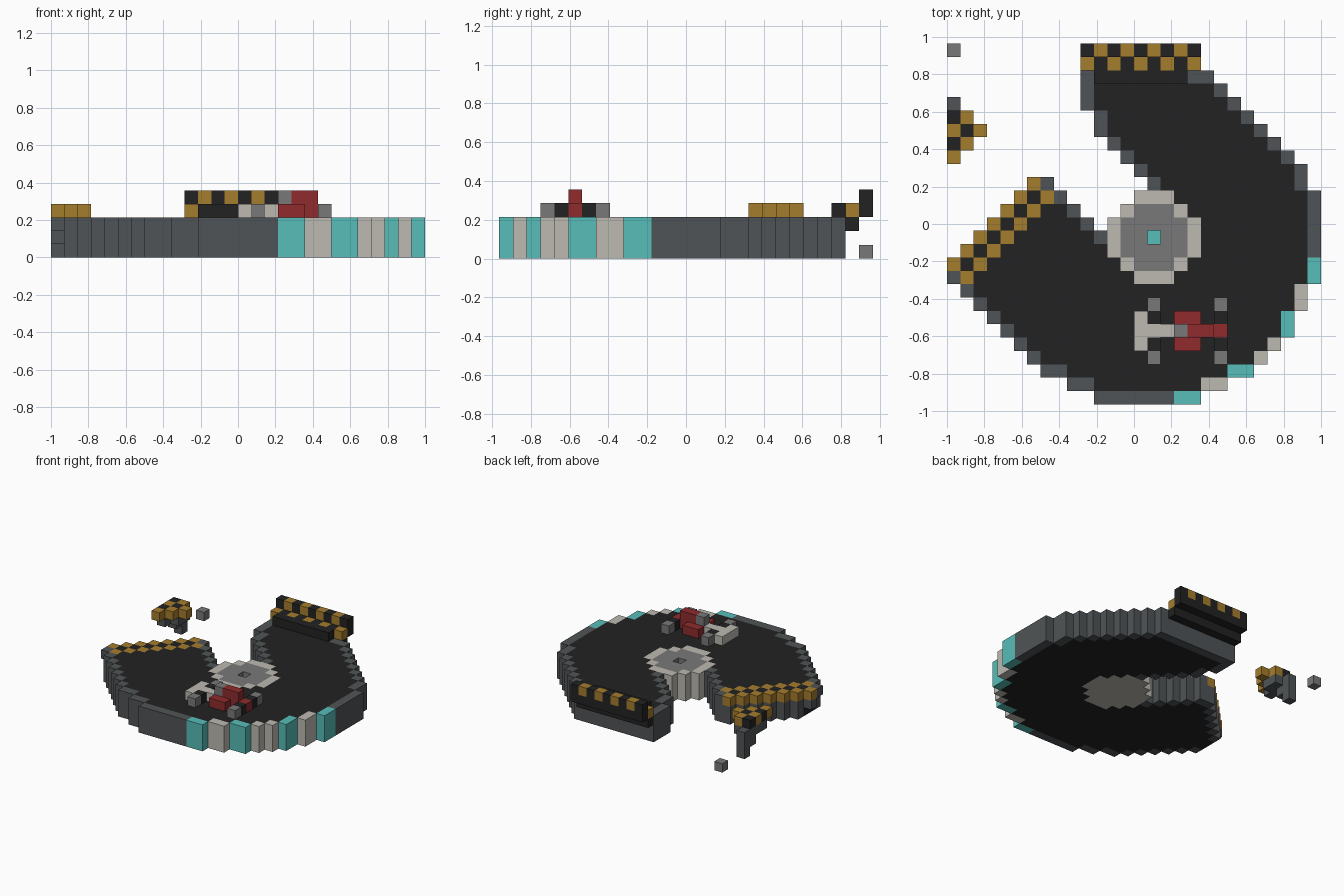
import bpy, bmesh
from mathutils import Vector

if "Cube" in bpy.data.objects:
    bpy.data.objects.remove(bpy.data.objects["Cube"], do_unlink=True)

UNIT = 2 / 28
ORIGIN = Vector((-1, -13.5 * UNIT, 0))


def linear(v):
    v /= 255
    return v / 12.92 if v <= 0.04045 else ((v + 0.055) / 1.055) ** 2.4


def make_material(name, rgb):
    mat = bpy.data.materials.new(name)
    mat.use_nodes = True
    colour = tuple(linear(v) for v in rgb) + (1,)
    mat.diffuse_color = colour
    mat.node_tree.nodes["Principled BSDF"].inputs["Base Color"].default_value = colour
    return mat


MATS = {
    "black": make_material("black", (34, 34, 34)),
    "slate": make_material("slate_grey", (80, 84, 86)),
    "ochre": make_material("ochre", (165, 125, 45)),
    "white": make_material("warm_white", (189, 186, 178)),
    "grey": make_material("mid_grey", (121, 121, 121)),
    "teal": make_material("teal", (87, 189, 185)),
    "red": make_material("red", (144, 43, 45)),
}

cells = {}  # (column, row, level) -> (part, colour)


def fill(part, colour, cols, rows, levels):
    """Fill a box of unit blocks; each range is inclusive."""
    for c in range(cols[0], cols[-1] + 1):
        for r in range(rows[0], rows[-1] + 1):
            for l in range(levels[0], levels[-1] + 1):
                cells[c, r, l] = (part, colour)


# Footprint of the curved road, row by row
left = [11, 9, 7, 6, 5, 4, 3, 2, 1, 0]
right = [18, 20, 22, 23, 24, 25, 25, 26, 26] + [27] * 7 + [26, 26] + list(range(25, 19, -1)) + [19]
arm_left = [12, 13, 14, 15, 14, 13, 12, 11, 11, 10, 10, 10]
footprint = set()
for r, end in enumerate(right):
    start = left[r] if r < len(left) else r - 10
    if r < 13:
        spans = [(start, end)]
    else:
        spans = [(arm_left[r - 13], end)]
        if r < 17:
            spans.append((start, 23 - r))
    for a, b in spans:
        footprint.update((c, r) for c in range(a, b + 1))

# Road deck, edge walls, striped kerb and round hub
for c, r in footprint:
    edge = any((c + i, r + j) not in footprint for i, j in ((1, 0), (-1, 0), (0, 1), (0, -1)))
    dist = (c - 15) ** 2 + (r - 12) ** 2
    if dist <= 10:
        fill("hub", "white", [c], [r], [0, 2])
        if dist <= 5:
            fill("hub", "grey", [c], [r], [1, 2])
    elif edge and c >= 17 and r <= 10:
        fill("kerb", "teal" if c in (17, 18, 21, 22, 25, 27) else "white", [c], [r], [0, 2])
    elif edge:
        fill("edge_wall", "slate", [c], [r], [0, 2])
    else:
        fill("road", "black", [c], [r], [0, 2])
del cells[15, 12, 2]
fill("hub_core", "teal", [15], [12], [1])

# Chequered strip along the broken end of the road
for r in range(9, 17):
    for offset, colour in enumerate(("ochre", "black", "ochre")):
        c = r - 10 + offset
        if (c, r) in footprint and (offset != 1 or 9 < r < 16):
            fill("broken_edge_strip", colour, [c], [r], [2])
for key in ((0, 9, 0), (0, 9, 1), (0, 10, 0)):
    del cells[key]

# Barrier across the far end
fill("barrier", "black", [11, 17], [24], [3])
fill("barrier", "black", [10, 18], [25], [2])
fill("barrier", "black", [10, 18], [26], [3])
for c in range(10, 19):
    pair = ("ochre", "black") if c % 2 == 0 else ("black", "ochre")
    fill("barrier", pair[0], [c], [25], [3])
    fill("barrier", pair[1], [c], [26], [4])

# Floating fragment with its chequered top and stepped underside
for r, colours in ((18, ["ochre"]), (19, ["black", "ochre"]),
                   (20, ["ochre", "black", "ochre"]), (21, ["black", "ochre"])):
    for c, colour in enumerate(colours):
        fill("fragment_top", colour, [c], [r], [3])
fill("fragment_base", "slate", [0, 1], [20, 21], [2])
fill("fragment_base", "slate", [0], [19], [2])
fill("fragment_base", "slate", [0], [21], [1])
fill("fragment_base", "slate", [0], [22], [0, 2])
fill("loose_block", "grey", [0], [26], [0])

# Small racing car
fill("car_rear_wing", "white", [14], [4, 6], [3])
fill("car_tail", "white", [15, 16], [5], [3])
fill("car_body", "red", [17, 20], [5], [3])
fill("car_body", "red", [18, 19], [5], [4])
fill("car_driver", "grey", [17], [5], [4])
for side in (-1, 1):
    fill("car_side_pods", "red", [17, 18], [5 + side], [3])
    for c in (15, 20):
        fill("car_axles", "black", [c], [5 + side], [3])
        fill("car_wheels", "grey", [c], [5 + 2 * side], [3])


def build_part(part):
    """Make one object from the exposed block faces of a part."""
    own = {k: col for k, (p, col) in cells.items() if p == part}
    colours = sorted(set(own.values()))
    bm = bmesh.new()
    for key, colour in own.items():
        centre = Vector(key) + Vector((0.5, 0.5, 0.5))
        for axis in range(3):
            for sign in (-1, 1):
                n = Vector((0, 0, 0))
                n[axis] = sign
                if tuple(int(k + d) for k, d in zip(key, n)) in cells:
                    continue
                u = Vector((0, 0, 0))
                u[(axis + 1) % 3] = 1
                v = n.cross(u)
                corners = [u + v, v - u, -u - v, u - v]
                face = bm.faces.new([bm.verts.new(ORIGIN + (centre + (n + k) / 2) * UNIT)
                                     for k in corners])
                face.material_index = colours.index(colour)
    bmesh.ops.remove_doubles(bm, verts=bm.verts, dist=UNIT / 100)
    mesh = bpy.data.meshes.new(part)
    bm.to_mesh(mesh)
    bm.free()
    for colour in colours:
        mesh.materials.append(MATS[colour])
    bpy.context.collection.objects.link(bpy.data.objects.new(part, mesh))


for part in sorted({p for p, _ in cells.values()}):
    build_part(part)
